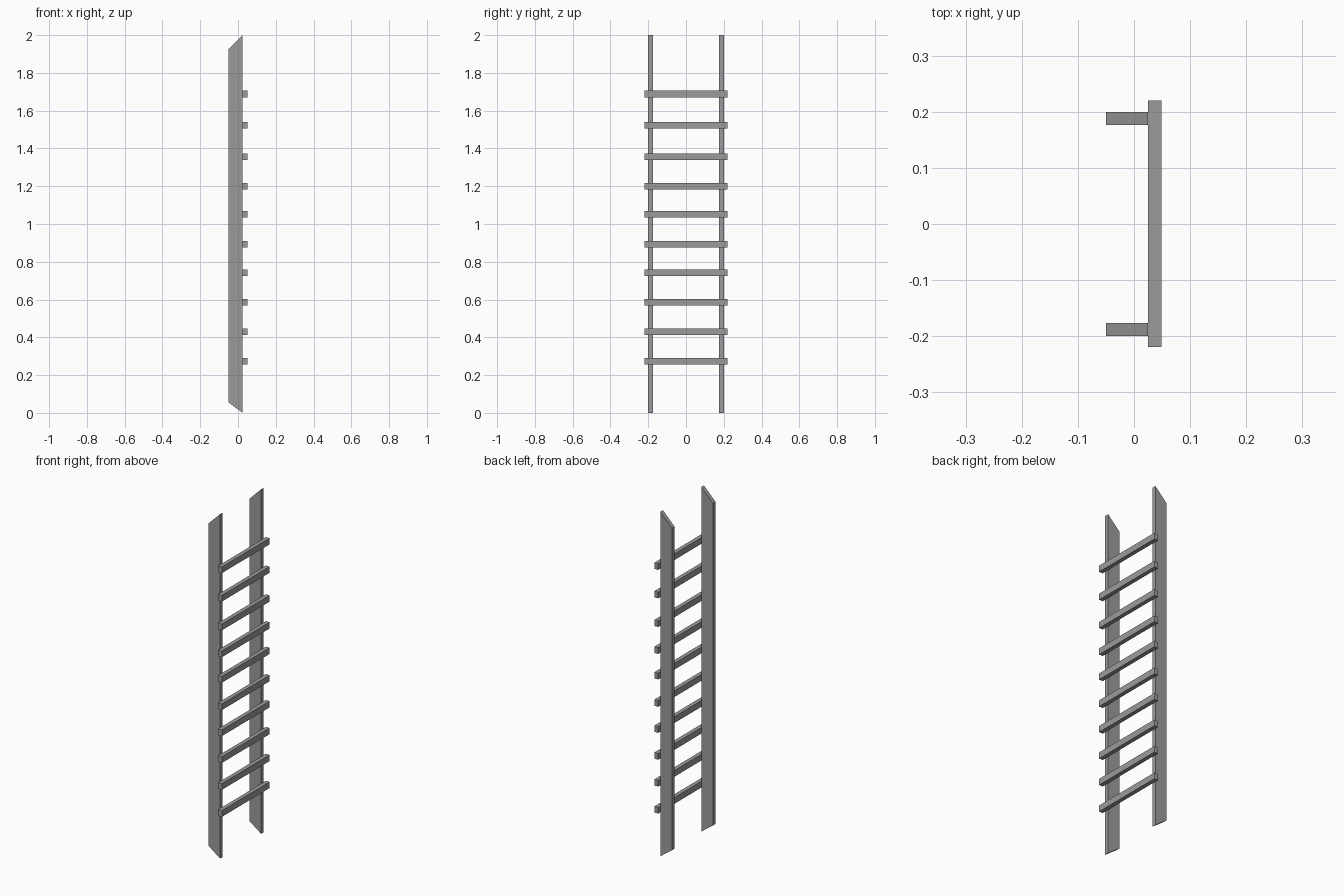
import bpy
import bmesh

default = bpy.data.objects.get("Cube")
if default:
    bpy.data.objects.remove(default, do_unlink=True)

grey = bpy.data.materials.new("plain_grey")
grey.use_nodes = True
colour = (0.33, 0.33, 0.33, 1.0)
grey.diffuse_color = colour
grey.node_tree.nodes["Principled BSDF"].inputs["Base Color"].default_value = colour


def plank(name, outline, y0, y1):
    """Extrude an outline in the XZ plane from y0 to y1."""
    bm = bmesh.new()
    face = bm.faces.new([bm.verts.new((x, y0, z)) for x, z in outline])
    grown = bmesh.ops.extrude_face_region(bm, geom=[face])["geom"]
    verts = [v for v in grown if isinstance(v, bmesh.types.BMVert)]
    bmesh.ops.translate(bm, verts=verts, vec=(0, y1 - y0, 0))
    bmesh.ops.recalc_face_normals(bm, faces=bm.faces)
    mesh = bpy.data.meshes.new(name)
    bm.to_mesh(mesh)
    bm.free()
    mesh.materials.append(grey)
    obj = bpy.data.objects.new(name, mesh)
    bpy.context.collection.objects.link(obj)
    return obj


BACK, JOINT, FRONT = -0.05, 0.025, 0.049

# Side rails with slanted ends
rail = [(BACK, 0.055), (JOINT, 0.0), (JOINT, 2.0), (BACK, 1.925)]
plank("right_rail", rail, -0.2, -0.176)
plank("left_rail", rail, 0.176, 0.2)

# Rungs nailed across the rail edges, slightly unevenly spaced
heights = [0.273, 0.43, 0.586, 0.742, 0.893, 1.052, 1.2, 1.356, 1.523, 1.688]
for i, z in enumerate(heights, 1):
    low, high = z - 0.018, z + 0.018
    rung = [(JOINT, low), (FRONT, low), (FRONT, high), (JOINT, high)]
    plank(f"rung_{i}", rung, -0.219, 0.22)
